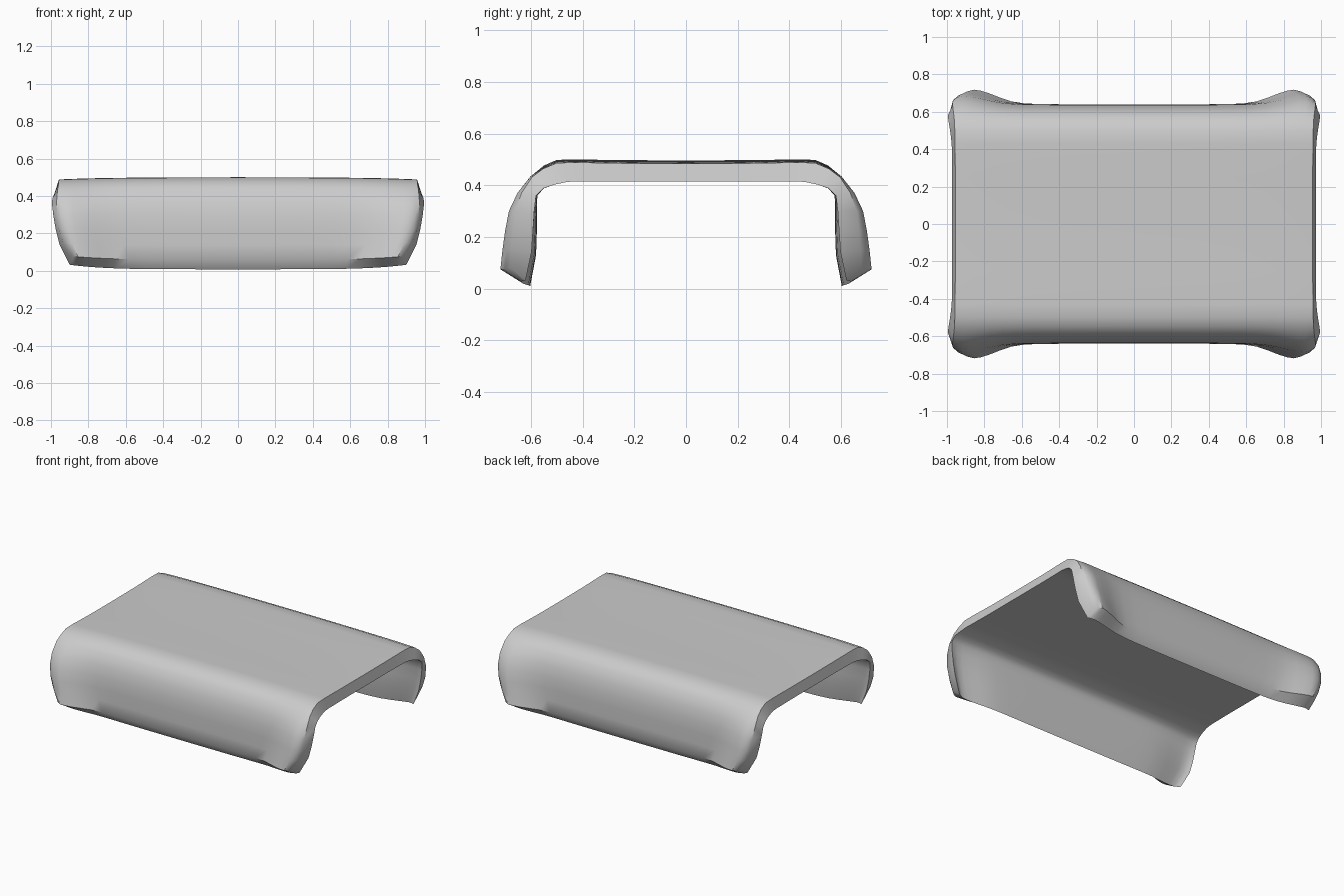
import bpy, bmesh

if "Cube" in bpy.data.objects:
    bpy.data.objects.remove(bpy.data.objects["Cube"])

# Half cross-section, centre to foot: (y, z, end x, corner flare)
OUTER = [(0, .490, .955, 0), (.25, .491, .955, 0), (.43, .494, .957, 0),
         (.50, .492, .958, 0), (.55, .470, .960, .004), (.59, .437, .965, .012),
         (.62, .37, .970, .032), (.637, .30, .968, .048), (.64, .22, .958, .060),
         (.64, .14, .935, .070), (.64, .06, .900, .078)]
INNER = [(0, .415, .972, 0), (.25, .415, .972, 0), (.41, .415, .974, 0),
         (.46, .413, .978, 0), (.51, .402, .985, 0), (.55, .388, .992, .004),
         (.575, .36, .995, .010), (.577, .30, .988, .020), (.577, .22, .975, .030),
         (.58, .13, .955, .035), (.603, .008, .900, .035)]
# Stations along half the length: (fraction, share of corner flare)
STATIONS = [(0, 0), (.2, 0), (.4, 0), (.55, .01), (.65, .06), (.73, .2),
            (.80, .48), (.86, .75), (.91, .93), (.95, 1), (.98, .78), (1, .5)]


def mirrored(points):
    return [(-p[0], *p[1:]) for p in reversed(points[1:])] + points


def section(fraction, share):
    """Closed ring: outer skin one way, inner skin back."""
    ring = []
    for y, z, end, flare in mirrored(OUTER) + mirrored(INNER)[::-1]:
        side = 1 if y > 0 else -1
        foot = max(0, 1 - z / .25)                      # foot rises near the ends
        lift = .025 * foot * abs(fraction) ** 5
        crown = .006 * (1 - fraction ** 2) - .006 * fraction ** 6 if z > .43 else 0
        ring.append((fraction * end, y + side * flare * share, z + lift + crown))
    return ring


# Shell: sections lofted along x, both ends closed by strips
bm = bmesh.new()
stations = [(-f, s) for f, s in reversed(STATIONS[1:])] + STATIONS
rings = [[bm.verts.new(c) for c in section(f, s)] for f, s in stations]
n = len(rings[0])
for a, b in zip(rings, rings[1:]):
    for i in range(n):
        j = (i + 1) % n
        bm.faces.new((a[i], a[j], b[j], b[i]))
for ring in (rings[0], rings[-1]):
    for i in range(n // 2 - 1):
        bm.faces.new((ring[i], ring[i + 1], ring[n - 2 - i], ring[n - 1 - i]))
bmesh.ops.recalc_face_normals(bm, faces=bm.faces)

mesh = bpy.data.meshes.new("curved_cover")
bm.to_mesh(mesh)
bm.free()
cover = bpy.data.objects.new("curved_cover", mesh)
bpy.context.collection.objects.link(cover)
bpy.context.view_layer.objects.active = cover
cover.select_set(True)
bpy.ops.object.shade_smooth_by_angle(angle=.7)
